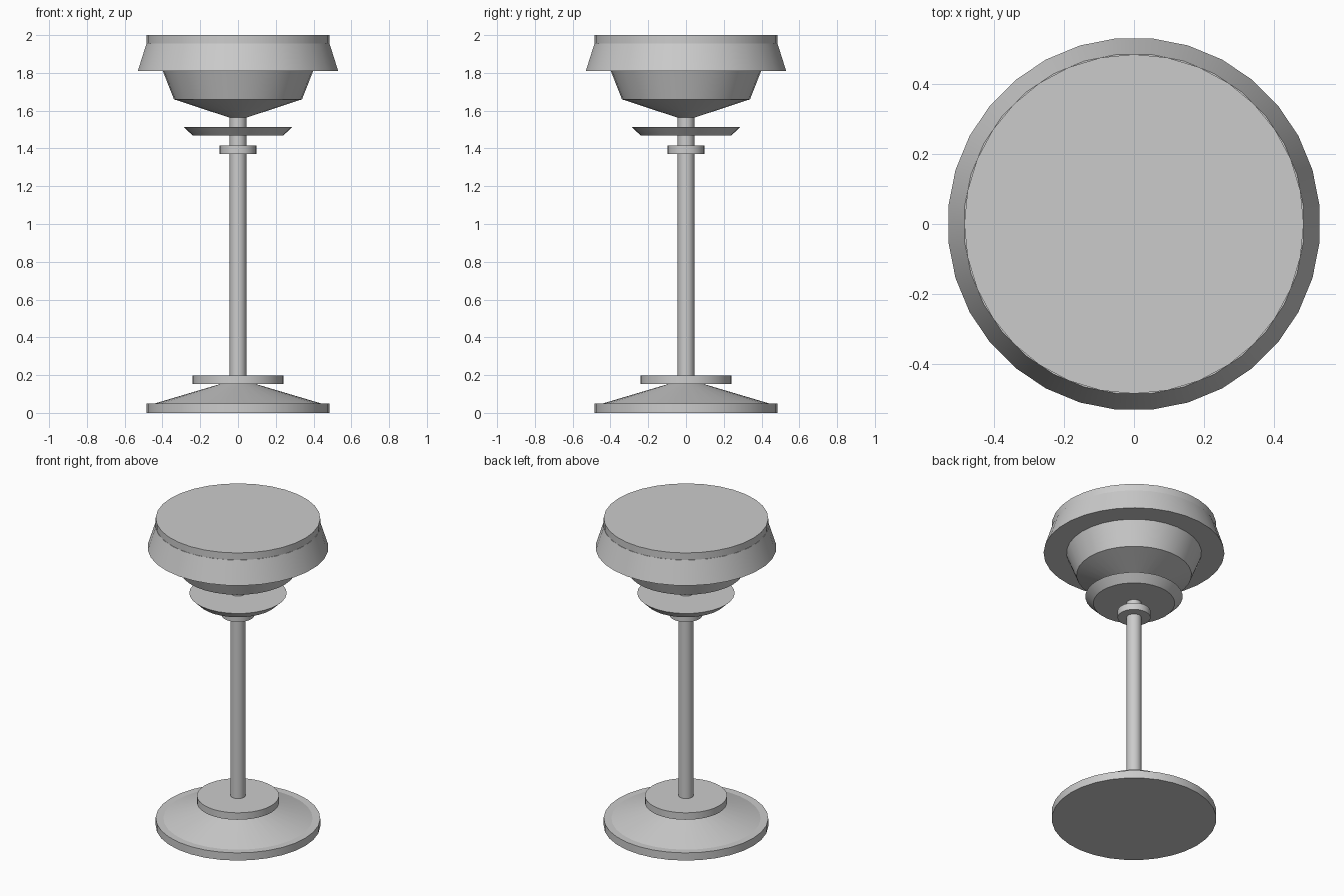
import bpy, bmesh
from math import pi, cos, sin, radians

if "Cube" in bpy.data.objects:
    bpy.data.objects.remove(bpy.data.objects["Cube"])

SIDES = 32


def lathe(name, profile, offset=0.0):
    """Closed solid of revolution from (radius, z) points, bottom to top."""
    bm = bmesh.new()
    step = 2 * pi / SIDES
    rings = [[bm.verts.new((r * cos((i + offset) * step), r * sin((i + offset) * step), z))
              for i in range(SIDES)] for r, z in profile]
    for low, high in zip(rings, rings[1:]):
        for i in range(SIDES):
            j = (i + 1) % SIDES
            bm.faces.new((low[i], low[j], high[j], high[i]))
    bm.faces.new(rings[0][::-1])
    bm.faces.new(rings[-1])
    mesh = bpy.data.meshes.new(name)
    bm.to_mesh(mesh)
    bm.free()
    obj = bpy.data.objects.new(name, mesh)
    bpy.context.collection.objects.link(obj)
    bpy.ops.object.select_all(action='DESELECT')
    obj.select_set(True)
    bpy.context.view_layer.objects.active = obj
    bpy.ops.object.shade_smooth_by_angle(angle=radians(15))
    return obj


# Foot: disc, sloped cone and flange
lathe("base_disc", [(0.485, 0), (0.485, 0.05)])
lathe("base_cone", [(0.44, 0.05), (0.097, 0.152)])
lathe("base_flange", [(0.242, 0.152), (0.242, 0.197)])

# Pole with collar and flared saucer
lathe("pole", [(0.044, 0.197), (0.044, 1.58)])
lathe("pole_collar", [(0.097, 1.37), (0.097, 1.415)])
lathe("saucer", [(0.24, 1.468), (0.287, 1.514)])

# Head: tapered bowl, flared skirt and top cap
lathe("bowl", [(0.044, 1.563), (0.339, 1.66), (0.398, 1.81)])
lathe("skirt", [(0.533, 1.81), (0.487, 1.955)], offset=0.5)
lathe("top_cap", [(0.485, 1.955), (0.485, 2.0)])
